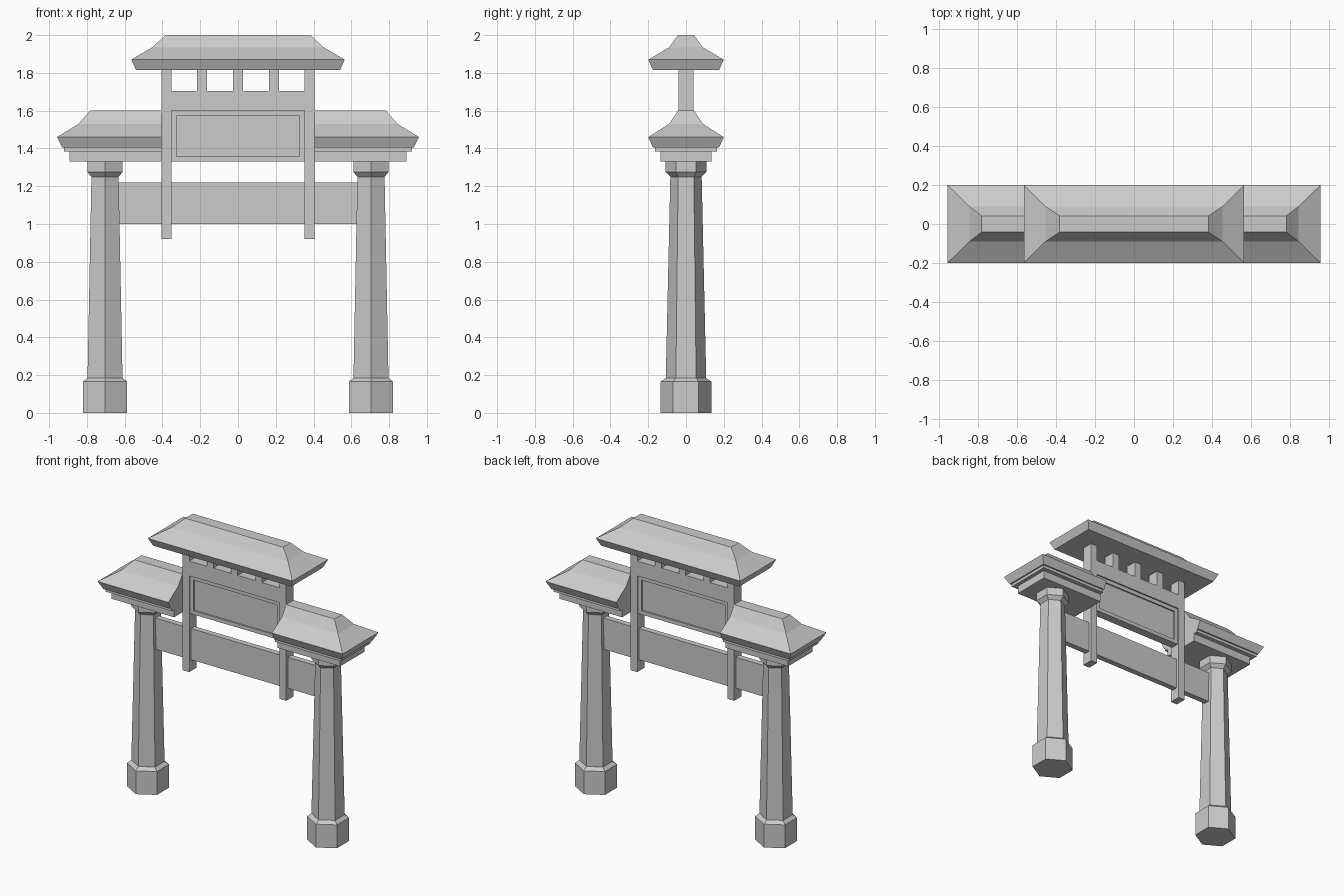
import bpy, bmesh, math

if "Cube" in bpy.data.objects:
    bpy.data.objects.remove(bpy.data.objects["Cube"])


def loft(name, rings, mirror=False):
    """Skin a stack of equal-sized point rings, capped at both ends."""
    bm = bmesh.new()
    loops = [[bm.verts.new(p) for p in ring] for ring in rings]
    n = len(loops[0])
    for a, b in zip(loops, loops[1:]):
        for i in range(n):
            j = (i + 1) % n
            bm.faces.new((a[i], a[j], b[j], b[i]))
    bm.faces.new(loops[0][::-1])
    bm.faces.new(loops[-1])
    bmesh.ops.recalc_face_normals(bm, faces=bm.faces)
    mesh = bpy.data.meshes.new(name)
    bm.to_mesh(mesh)
    bm.free()
    obj = bpy.data.objects.new(name, mesh)
    bpy.context.collection.objects.link(obj)
    if mirror:
        mod = obj.modifiers.new("Mirror", 'MIRROR')
        mod.use_mirror_merge = False
    return obj


def rect(x0, x1, hy, z):
    return [(x0, -hy, z), (x1, -hy, z), (x1, hy, z), (x0, hy, z)]


def box(name, x0, x1, hy, z0, z1, mirror=False):
    return loft(name, [rect(x0, x1, hy, z0), rect(x0, x1, hy, z1)], mirror)


def hexagon(cx, r, z):
    return [(cx + r * math.sin(math.tau * i / 6), r * math.cos(math.tau * i / 6), z)
            for i in range(6)]


# Hexagonal columns with plinth and capital: (radius, height)
column = [(0.135, 0), (0.135, 0.165), (0.107, 0.185), (0.083, 1.25),
          (0.108, 1.275), (0.108, 1.33)]
loft("column", [hexagon(0.704, r, z) for r, z in column], mirror=True)

# Side roofs, cut square against the posts, over two stepped slabs
INNER = 0.405
box("lower_eave_slab", INNER, 0.893, 0.135, 1.33, 1.385, mirror=True)
box("upper_eave_slab", INNER, 0.92, 0.165, 1.385, 1.405, mirror=True)
side_roof = [(0.93, 0.175, 1.405), (0.958, 0.20, 1.46),
             (0.845, 0.09, 1.53), (0.783, 0.042, 1.60)]
loft("side_roof", [rect(INNER, x, y, z) for x, y, z in side_roof], mirror=True)

# Central hipped roof
top_roof = [(0.54, 0.175, 1.815), (0.565, 0.20, 1.87),
            (0.455, 0.09, 1.935), (0.383, 0.042, 2.0)]
loft("top_roof", [rect(-x, x, y, z) for x, y, z in top_roof])

# Hanging posts, tie beam and lintel
box("hanging_post", 0.353, 0.405, 0.04, 0.92, 1.815, mirror=True)
box("tie_beam", -0.66, 0.66, 0.02, 1.00, 1.22)
box("lintel", -0.353, 0.353, 0.04, 1.60, 1.705)

# Short struts under the top roof
for i, x in enumerate((-0.19, 0, 0.19)):
    box(f"roof_strut_{i}", x - 0.026, x + 0.026, 0.04, 1.705, 1.815)

# Name board: raised frame around a recessed panel
box("board_panel", -0.326, 0.326, 0.02, 1.357, 1.573)
box("board_frame_side", 0.326, 0.353, 0.03, 1.33, 1.60, mirror=True)
box("board_frame_bottom", -0.326, 0.326, 0.03, 1.33, 1.357)
box("board_frame_top", -0.326, 0.326, 0.03, 1.573, 1.60)
